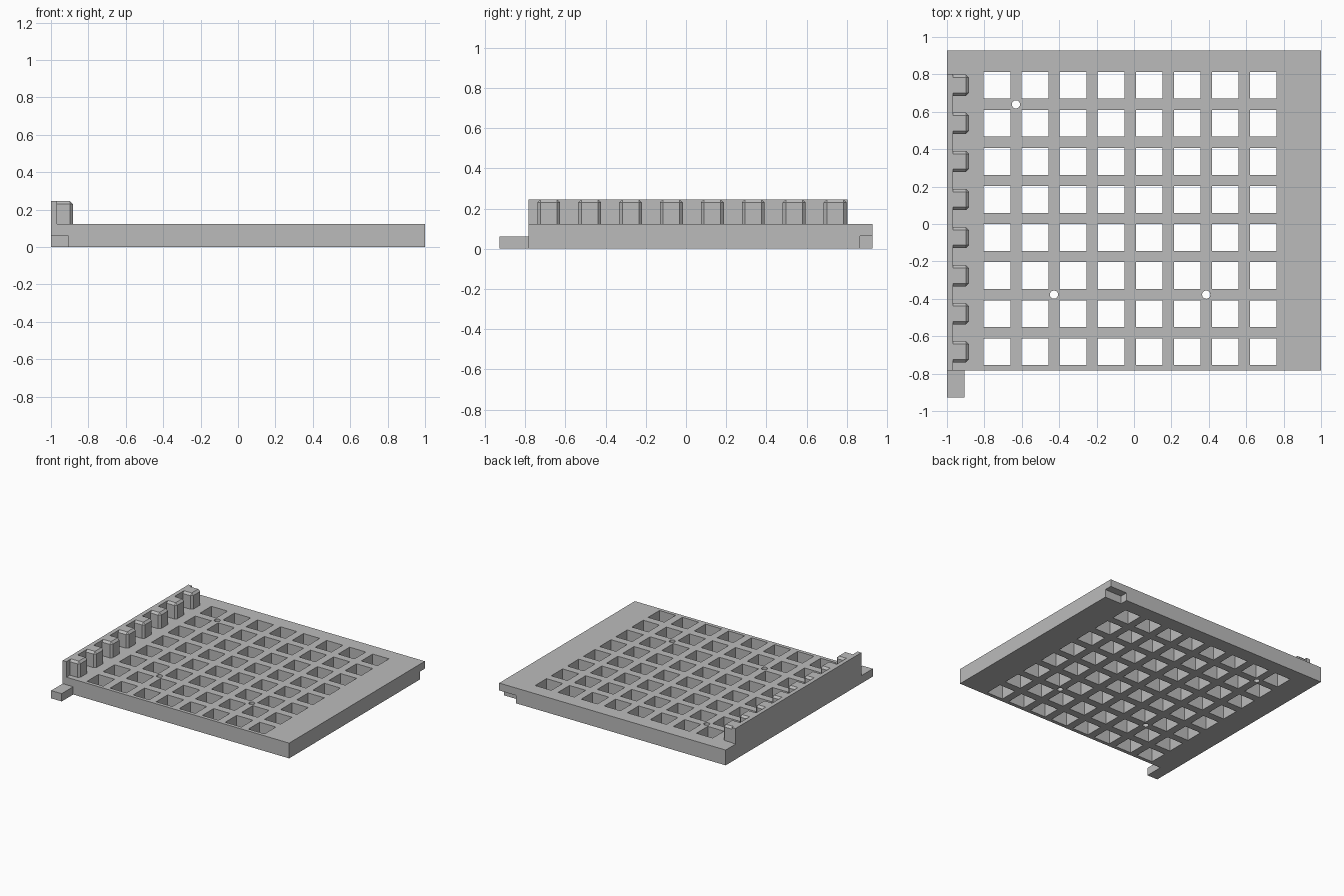
import bpy, bmesh
from mathutils import Matrix, Vector

if "Cube" in bpy.data.objects:
    bpy.data.objects.remove(bpy.data.objects["Cube"])

grey = bpy.data.materials.new("plain grey")
grey.diffuse_color = (0.5, 0.5, 0.5, 1)
grey.use_nodes = True
grey.node_tree.nodes["Principled BSDF"].inputs["Base Color"].default_value = grey.diffuse_color

PITCH = 0.2035
XS = [-0.733 + PITCH * i for i in range(8)]
YS = [-0.683 + PITCH * i for i in range(8)]
THICK = 0.122   # plate thickness
TOP = 0.246     # top of the toothed rail


def add_box(bm, lo, hi):
    lo, hi = Vector(lo), Vector(hi)
    m = Matrix.Translation((lo + hi) / 2) @ Matrix.Diagonal((*(hi - lo), 1))
    return bmesh.ops.create_cube(bm, size=1, matrix=m)["verts"]


def finish(bm, name):
    me = bpy.data.meshes.new(name)
    bm.to_mesh(me)
    bm.free()
    me.materials.append(grey)
    ob = bpy.data.objects.new(name, me)
    bpy.context.collection.objects.link(ob)
    return ob


def box(name, lo, hi):
    bm = bmesh.new()
    add_box(bm, lo, hi)
    return finish(bm, name)


# Main plate
plate = box("grid_plate", (-1, -0.783, 0), (1, 0.928, THICK))

# Cutter: square openings, three pin holes and the corner notch
bm = bmesh.new()
h = 0.0715
for x in XS:
    for y in YS:
        add_box(bm, (x - h, y - h, -0.1), (x + h, y + h, 0.3))
for i, j in ((0, 6), (1, 1), (5, 1)):
    m = Matrix.Translation((XS[i] + PITCH / 2, YS[j] + PITCH / 2, 0.1))
    bmesh.ops.create_cone(bm, cap_ends=True, segments=24, radius1=0.022,
                          radius2=0.022, depth=0.4, matrix=m)
add_box(bm, (0.85, 0.866, -0.1), (1.1, 1.1, 0.063))
cutter = finish(bm, "hole_cutter")
cutter.hide_render = True

mod = plate.modifiers.new("openings", "BOOLEAN")
mod.operation = "DIFFERENCE"
mod.solver = "EXACT"
mod.object = cutter
bpy.context.view_layer.objects.active = plate
bpy.ops.object.modifier_apply(modifier=mod.name)
bpy.data.objects.remove(cutter)

# Low tab on the front left corner
box("corner_tab", (-1, -0.928, 0), (-0.907, -0.783, 0.062))

# Upright rail along the left edge
box("side_rail", (-1, -0.783, THICK), (-0.967, 0.803, TOP))

# Chamfered teeth standing against the rail
for n, y in enumerate(YS):
    bm = bmesh.new()
    add_box(bm, (-0.967, y - 0.057, THICK), (-0.883, y + 0.057, TOP))
    bm.normal_update()
    # bevel every edge that does not touch the rail or the plate
    edges = [e for e in bm.edges
             if all(f.normal.x > -0.5 and f.normal.z > -0.5 for f in e.link_faces)]
    bmesh.ops.bevel(bm, geom=edges, offset=0.016, segments=1, affect="EDGES")
    finish(bm, f"tooth_{n + 1}")
